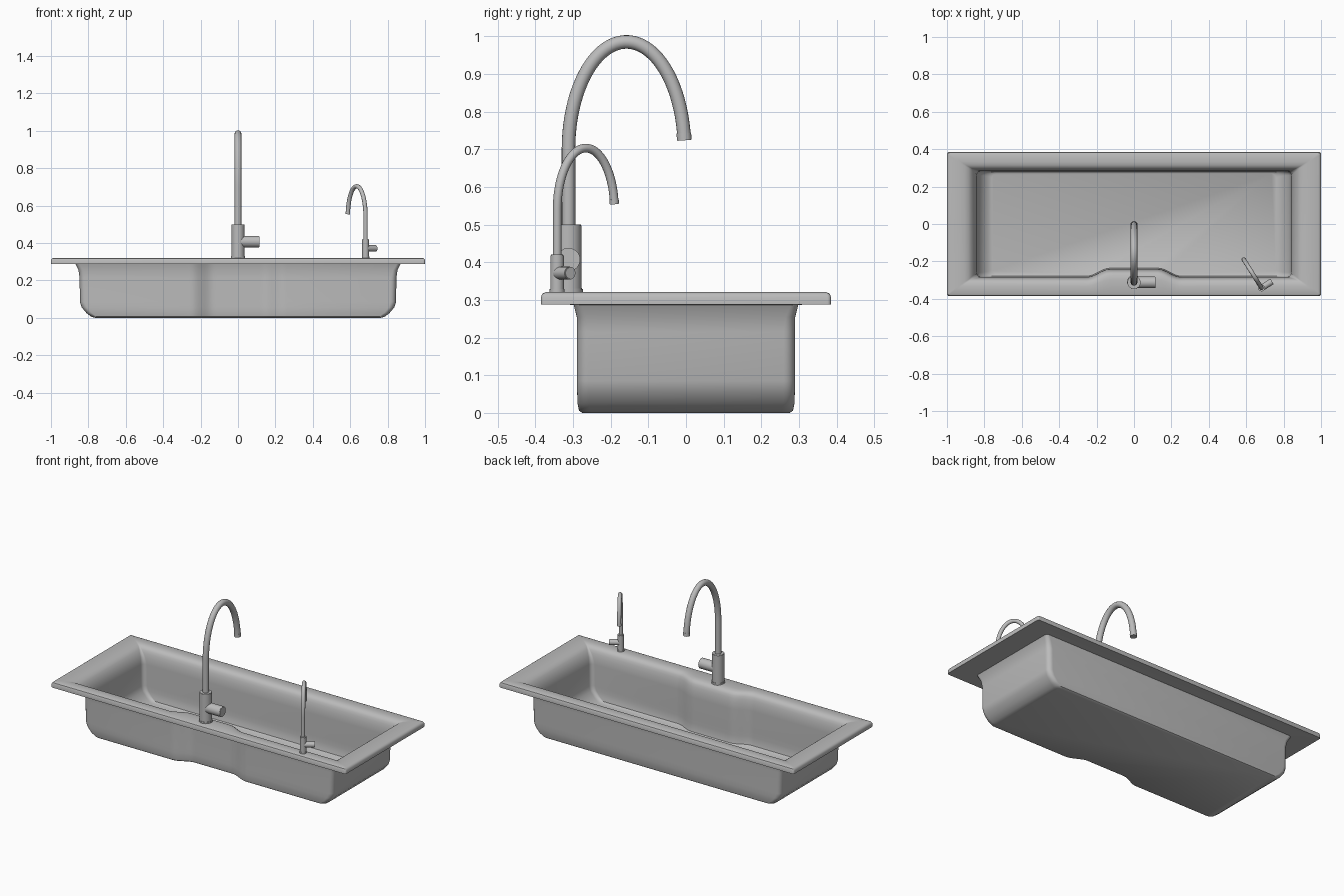
import bpy, bmesh
from math import sin, cos, pi, radians
from mathutils import Vector

cube = bpy.data.objects.get("Cube")
if cube:
    bpy.data.objects.remove(cube, do_unlink=True)

steel = bpy.data.materials.new("brushed_grey")
steel.use_nodes = True
GREY = (0.5, 0.5, 0.5, 1)
steel.diffuse_color = GREY
steel.node_tree.nodes["Principled BSDF"].inputs["Base Color"].default_value = GREY


def finish(bm, name, angle=35):
    bmesh.ops.recalc_face_normals(bm, faces=bm.faces)
    mesh = bpy.data.meshes.new(name)
    bm.to_mesh(mesh)
    bm.free()
    obj = bpy.data.objects.new(name, mesh)
    bpy.context.collection.objects.link(obj)
    mesh.materials.append(steel)
    bpy.ops.object.select_all(action='DESELECT')
    bpy.context.view_layer.objects.active = obj
    obj.select_set(True)
    bpy.ops.object.shade_smooth_by_angle(angle=radians(angle))
    return obj


def smoothstep(t):
    t = min(max(t, 0), 1)
    return t * t * (3 - 2 * t)


def ring(bm, hx, hy, z, r, dent):
    """Rounded rectangle whose front edge steps inward in the middle."""
    pts = []
    corners = [(-1, -1, pi), (1, -1, 1.5 * pi), (1, 1, 0), (-1, 1, 0.5 * pi)]
    for i, (sx, sy, start) in enumerate(corners):
        for k in range(7):
            a = start + k / 6 * pi / 2
            pts.append((sx * (hx - r) + r * cos(a), sy * (hy - r) + r * sin(a)))
        if i == 0:
            for k in range(33):
                x = -0.26 + 0.52 * k / 32
                pts.append((x, -hy + dent * smoothstep((0.25 - abs(x)) / 0.12)))
    return [bm.verts.new((x, y, z)) for x, y in pts]


# Basin: one loft from the inner floor, over the rim, down to the outer floor
D = 0.042
wall = [  # half width, half depth, height, corner radius
    (0.765, 0.275, 0.000, 0.03),
    (0.785, 0.284, 0.006, 0.03),
    (0.810, 0.288, 0.025, 0.03),
    (0.835, 0.289, 0.055, 0.03),
    (0.845, 0.289, 0.085, 0.03),
    (0.847, 0.289, 0.215, 0.03),
    (0.853, 0.290, 0.255, 0.025),
]
T = 0.006
sections = [(hx - T, hy - T, z + T, r - T, D) for hx, hy, z, r in wall]
sections += [
    (0.860, 0.290, 0.283, 0.015, D),
    (0.870, 0.294, 0.299, 0.010, D),
    (0.885, 0.303, 0.311, 0.006, D),
    (0.905, 0.315, 0.318, 0.006, D),
    (0.930, 0.332, 0.321, 0.006, D * 0.8),
    (0.985, 0.371, 0.321, 0.006, 0),
    (0.995, 0.381, 0.317, 0.008, 0),
    (1.000, 0.385, 0.308, 0.010, 0),
    (1.000, 0.385, 0.288, 0.010, 0),
    (0.868, 0.298, 0.287, 0.020, D),
]
sections += [s + (D,) for s in reversed(wall)]

bm = bmesh.new()
rings = [ring(bm, *s) for s in sections]
for low, high in zip(rings, rings[1:]):
    n = len(low)
    for i in range(n):
        j = (i + 1) % n
        bm.faces.new((low[i], low[j], high[j], high[i]))
bm.faces.new(rings[0])
bm.faces.new(rings[-1])
finish(bm, "sink_basin", 40)


def cylinder(name, start, end, r, bevel=0.002):
    start, end = Vector(start), Vector(end)
    axis = end - start
    bm = bmesh.new()
    bmesh.ops.create_cone(bm, cap_ends=True, segments=40, radius1=r, radius2=r,
                          depth=axis.length)
    caps = [e for e in bm.edges if abs(e.verts[0].co.z - e.verts[1].co.z) < 1e-5]
    bmesh.ops.bevel(bm, geom=caps, offset=bevel, segments=2, affect='EDGES')
    bm.transform(axis.to_track_quat('Z', 'Y').to_matrix().to_4x4())
    bmesh.ops.translate(bm, verts=bm.verts, vec=(start + end) / 2)
    return finish(bm, name)


def spout(name, base, reach, z_start, z_bend, rise, r, end_angle):
    """Straight riser followed by a half-elliptical gooseneck."""
    base, reach = Vector(base), Vector(reach)
    pts = [base + Vector((0, 0, z_start))]
    for k in range(41):
        a = pi + (end_angle - pi) * k / 40
        p = base + reach * (0.5 + 0.5 * cos(a))
        pts.append(p + Vector((0, 0, z_bend + rise * sin(a))))
    curve = bpy.data.curves.new(name, 'CURVE')
    curve.dimensions = '3D'
    curve.bevel_depth = r
    curve.bevel_resolution = 6
    curve.use_fill_caps = True
    line = curve.splines.new('POLY')
    line.points.add(len(pts) - 1)
    for point, p in zip(line.points, pts):
        point.co = (*p, 1)
    line.use_smooth = True
    curve.materials.append(steel)
    obj = bpy.data.objects.new(name, curve)
    bpy.context.collection.objects.link(obj)
    # Short collar at the outlet
    way = (pts[-1] - pts[-2]).normalized()
    cylinder(name + "_outlet", pts[-1] - way * r, pts[-1] + way * 0.002, r * 1.08, 0.001)


def tap(name, x, y, r, top, handle_z, handle_r, handle_end):
    cylinder(name + "_flange", (x, y, 0.295), (x, y, 0.331), r * 1.1)
    cylinder(name + "_body", (x, y, 0.3), (x, y, top), r)
    cylinder(name + "_handle", (x, y, handle_z), (*handle_end, handle_z), handle_r)


# Main mixer tap
tap("main_tap", 0, -0.312, 0.035, 0.5, 0.407, 0.031, (0.115, -0.312))
spout("main_spout", (0, -0.312, 0), (0, 0.308, 0), 0.48, 0.7, 0.285, 0.018, 0.09)

# Small filter tap, turned towards the middle
tap("small_tap", 0.682, -0.342, 0.018, 0.42, 0.371, 0.017, (0.738, -0.307))
spout("small_spout", (0.682, -0.342, 0), (-0.095, 0.152, 0), 0.41, 0.54, 0.163, 0.0115, 0.1)
